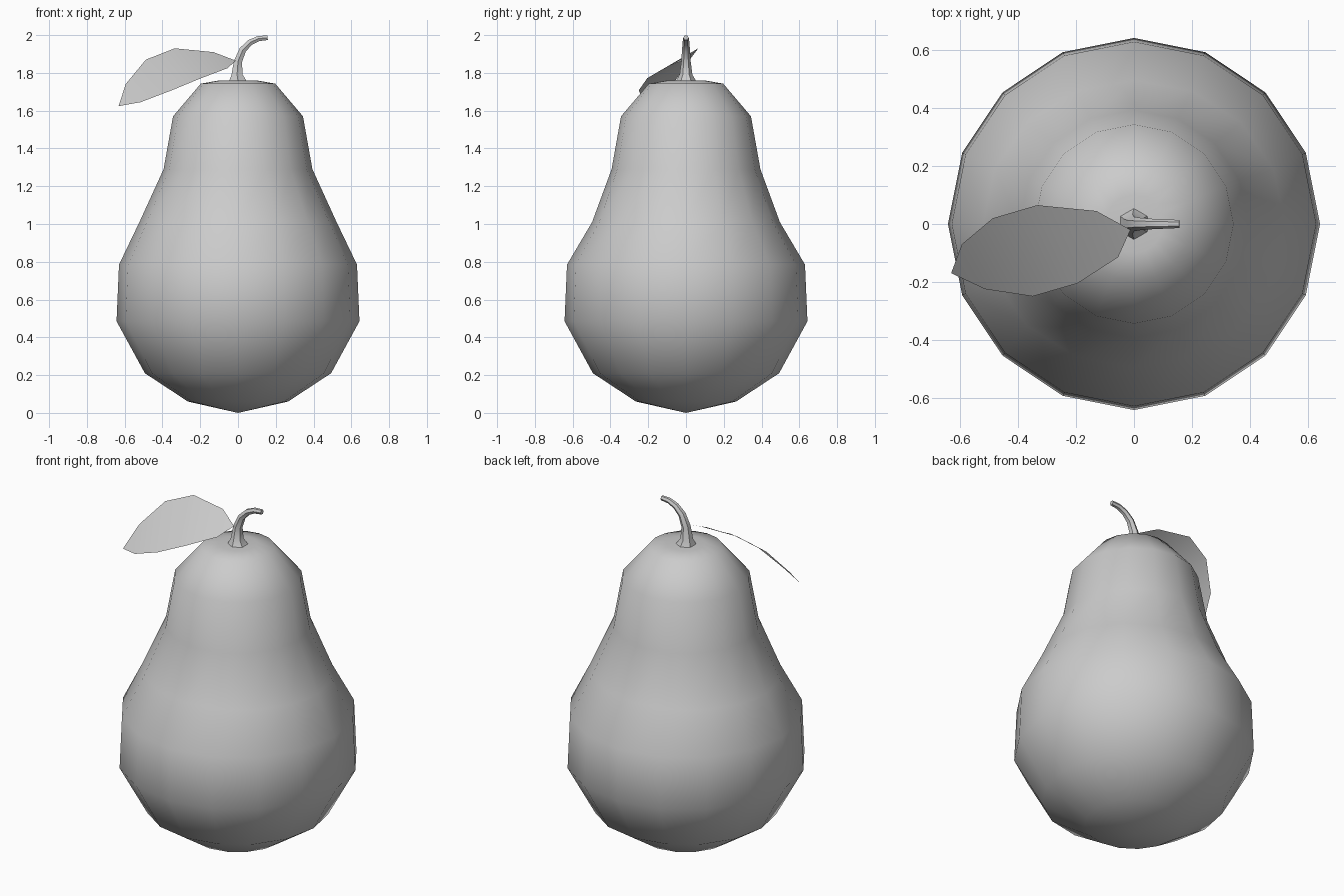
import bpy, math
from mathutils import Vector

if "Cube" in bpy.data.objects:
    bpy.data.objects.remove(bpy.data.objects["Cube"])


def finish(name, verts, faces, angle=180):
    mesh = bpy.data.meshes.new(name)
    mesh.from_pydata(verts, [], faces)
    mesh.update()
    ob = bpy.data.objects.new(name, mesh)
    bpy.context.collection.objects.link(ob)
    bpy.ops.object.select_all(action='DESELECT')
    ob.select_set(True)
    bpy.context.view_layer.objects.active = ob
    bpy.ops.object.shade_smooth_by_angle(angle=math.radians(angle))
    return ob


def loft(name, rings, start, end, angle):
    """Skin rings of equal size and close both ends with a fan."""
    n = len(rings[0])
    verts = [p for r in rings for p in r] + [start, end]
    a, b = len(verts) - 2, len(verts) - 1
    last = (len(rings) - 1) * n
    faces = []
    for i in range(n):
        j = (i + 1) % n
        faces.append((a, j, i))
        faces.append((b, last + i, last + j))
        for k in range(0, last, n):
            faces.append((k + i, k + j, k + n + j, k + n + i))
    return finish(name, verts, faces, angle)


def ring(centre, u, v, n):
    return [centre + u * math.cos(t) + v * math.sin(t)
            for t in (2 * math.pi * i / n for i in range(n))]


X, Y = Vector((1, 0, 0)), Vector((0, 1, 0))

# Pear body: 16-sided profile (radius x, radius y, height)
profile = [(.265, .265, .06), (.493, .493, .21), (.643, .643, .485),
           (.63, .63, .785), (.522, .497, 1.01), (.394, .394, 1.29),
           (.344, .344, 1.57), (.197, .197, 1.743), (.10, .10, 1.76)]
loft("pear_body", [ring(Vector((0, 0, z)), X * rx, Y * ry, 16) for rx, ry, z in profile],
     Vector((0, 0, 0)), Vector((0, 0, 1.755)), 180)

# Stem: hexagonal tube along a curve (x, z, radius)
path = [(0, 1.755, .055), (-.005, 1.79, .034), (0, 1.86, .025), (.025, 1.922, .021),
        (.065, 1.962, .018), (.11, 1.982, .016), (.157, 1.986, .014)]
pts = [Vector((x, 0, z)) for x, z, r in path]
rings = []
for i, (x, z, r) in enumerate(path):
    t = (pts[min(i + 1, len(pts) - 1)] - pts[max(i - 1, 0)]).normalized()
    if i == 0:
        t = Vector((0, 0, 1))
    rings.append(ring(pts[i], Y * r, t.cross(Y) * r, 6))
loft("stem", rings, pts[0], pts[-1], 50)

# Leaf: thin curved sheet, rear edge and front edge
rear = [(-.13, .045, 1.91), (-.335, .065, 1.93), (-.488, .02, 1.87), (-.595, -.07, 1.74)]
front = [(-.055, -.115, 1.825), (-.195, -.205, 1.772), (-.35, -.25, 1.708), (-.515, -.225, 1.645)]
verts = [(-.012, -.02, 1.865)] + rear + front + [(-.632, -.17, 1.624)]
faces = [(0, 1, 5)] + [(i, i + 1, i + 5, i + 4) for i in range(1, 4)] + [(4, 9, 8)]
finish("leaf", verts, faces, 180)
